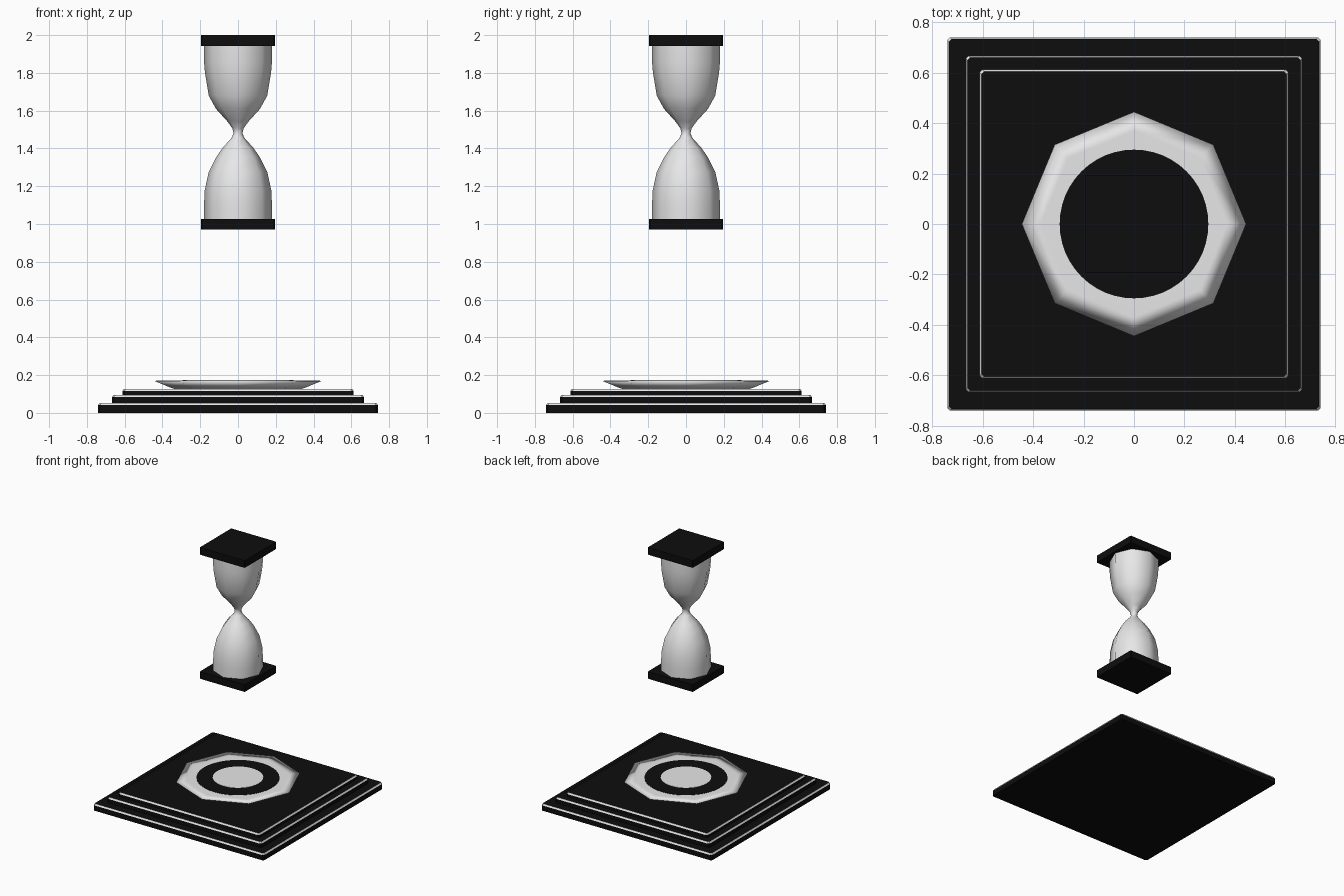
import bpy, bmesh, math

if "Cube" in bpy.data.objects:
    bpy.data.objects.remove(bpy.data.objects["Cube"])


def material(name, rgb):
    m = bpy.data.materials.new(name)
    m.diffuse_color = (*rgb, 1)
    m.use_nodes = True
    m.node_tree.nodes["Principled BSDF"].inputs["Base Color"].default_value = m.diffuse_color
    return m


BLACK = material("black", (0.004, 0.004, 0.004))
WHITE = material("white", (0.8, 0.8, 0.8))


def finish(bm, name, mats, smooth_angle=None):
    bmesh.ops.recalc_face_normals(bm, faces=bm.faces)
    mesh = bpy.data.meshes.new(name)
    bm.to_mesh(mesh)
    bm.free()
    for m in mats:
        mesh.materials.append(m)
    ob = bpy.data.objects.new(name, mesh)
    bpy.context.collection.objects.link(ob)
    if smooth_angle:
        bpy.ops.object.select_all(action='DESELECT')
        ob.select_set(True)
        bpy.context.view_layer.objects.active = ob
        bpy.ops.object.shade_smooth_by_angle(angle=math.radians(smooth_angle))
    return ob


def slab(name, half, z0, z1, corner, edge=0.0, drop=0.0):
    """Square slab with clipped corners and an optional white chamfer on top."""
    bm = bmesh.new()
    loops = []
    levels = [(half, z0), (half, z1 - drop)]
    if drop:
        levels.append((half - edge, z1))
    for h, z in levels:
        c = h - corner
        pts = [(h, -c), (h, c), (c, h), (-c, h), (-h, c), (-h, -c), (-c, -h), (c, -h)]
        loops.append([bm.verts.new((x, y, z)) for x, y in pts])
    bm.faces.new(loops[0])
    bm.faces.new(loops[-1])
    for k, (a, b) in enumerate(zip(loops, loops[1:])):
        for i in range(8):
            j = (i + 1) % 8
            f = bm.faces.new((a[i], a[j], b[j], b[i]))
            f.material_index = 1 if k == 1 else 0
    return finish(bm, name, [BLACK, WHITE])


def lathe(name, profile, sides, mat, smooth_angle=None):
    """Revolve (radius, z) points and close both ends."""
    bm = bmesh.new()
    loops = [[bm.verts.new((r * math.cos(2 * math.pi * i / sides),
                            r * math.sin(2 * math.pi * i / sides), z))
              for i in range(sides)] for r, z in profile]
    for a, b in zip(loops, loops[1:]):
        for i in range(sides):
            j = (i + 1) % sides
            bm.faces.new((a[i], a[j], b[j], b[i]))
    bm.faces.new(loops[0])
    bm.faces.new(loops[-1])
    return finish(bm, name, [mat], smooth_angle)


# stepped base with pale top edges
slab("base_step_lower", 0.74, 0.0, 0.053, 0.01, 0.007, 0.012)
slab("base_step_middle", 0.667, 0.05, 0.095, 0.01, 0.007, 0.012)
slab("base_step_upper", 0.612, 0.09, 0.127, 0.01, 0.007, 0.012)

# octagonal dish with a flat top, softly shaded at the rim
lathe("dish", [(0.33, 0.125), (0.36, 0.135), (0.445, 0.17), (0.37, 0.171), (0.28, 0.171)],
      8, WHITE, 180)

# round inlays on the dish
lathe("dark_inlay", [(0.295, 0.168), (0.295, 0.173)], 48, BLACK)
lathe("pale_inlay", [(0.18, 0.17), (0.18, 0.175)], 48, WHITE)

# floating hourglass: end plates and glass bulbs
slab("bottom_plate", 0.195, 0.97, 1.026, 0.005)
slab("top_plate", 0.195, 1.943, 2.0, 0.005)
lathe("glass_bulbs", [(0.18, 1.02), (0.18, 1.10), (0.176, 1.18), (0.155, 1.275),
                      (0.115, 1.355), (0.08, 1.405), (0.035, 1.455), (0.023, 1.48),
                      (0.03, 1.507), (0.058, 1.545), (0.117, 1.61), (0.155, 1.68),
                      (0.175, 1.80), (0.18, 1.86), (0.18, 1.95)], 8, WHITE, 60)
